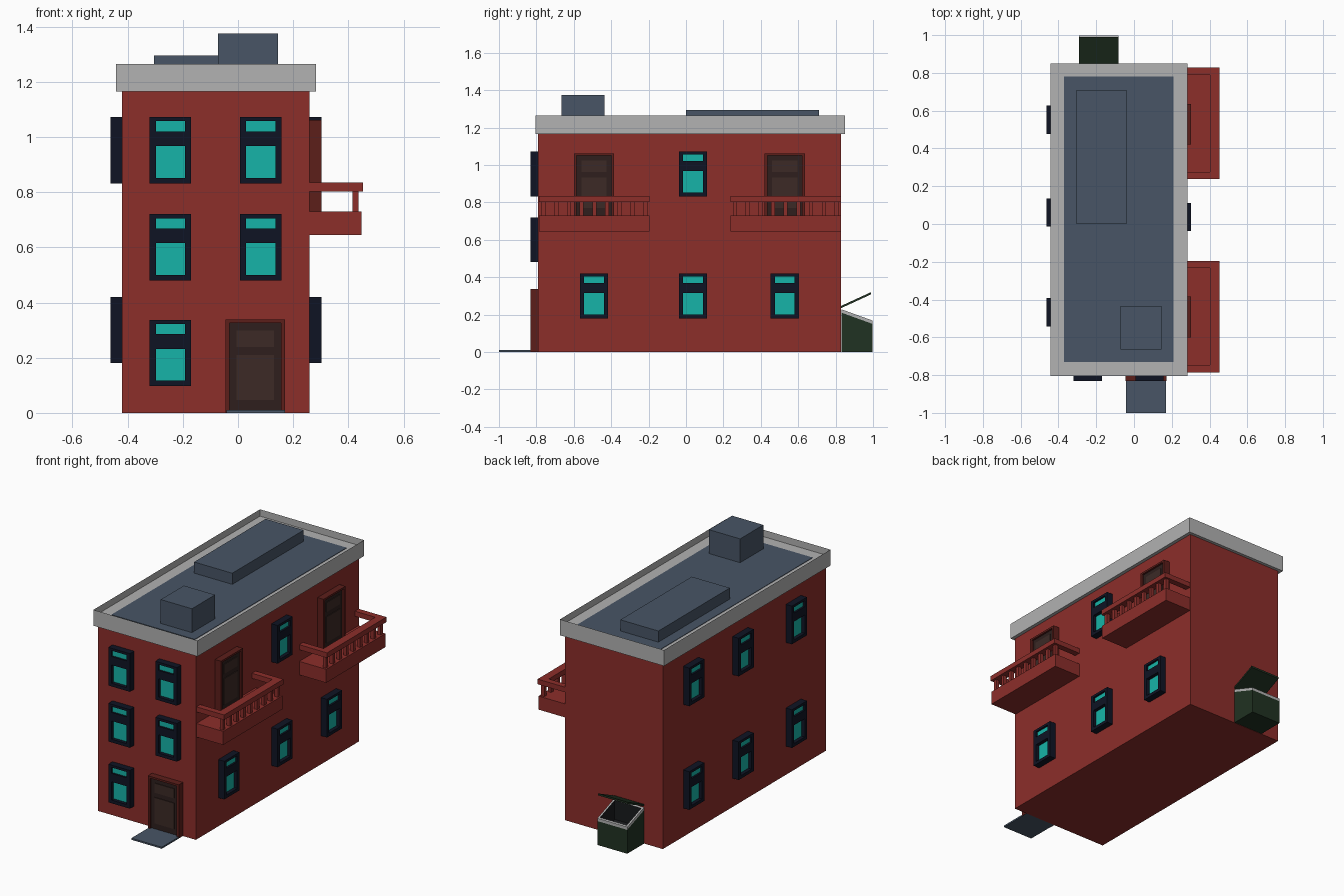
import bpy, bmesh
from math import radians
from mathutils import Vector

if "Cube" in bpy.data.objects:
    bpy.data.objects.remove(bpy.data.objects["Cube"])


def mat(name, r, g, b):
    lin = [((c / 255 + 0.055) / 1.055) ** 2.4 if c > 10 else c / 3294 for c in (r, g, b)]
    m = bpy.data.materials.new(name)
    m.diffuse_color = (*lin, 1)
    m.use_nodes = True
    m.node_tree.nodes["Principled BSDF"].inputs["Base Color"].default_value = m.diffuse_color
    return m


RED = mat("brick_red", 140, 46, 42)
SLATE = mat("slate", 72, 85, 102)
STONE = mat("stone", 178, 178, 178)
NAVY = mat("navy", 15, 20, 36)
TEAL = mat("teal_glass", 22, 180, 168)
TRIM = mat("door_trim", 92, 30, 26)
WOOD = mat("dark_wood", 46, 31, 29)
PANEL = mat("door_panel", 60, 42, 38)
GREEN = mat("dark_green", 32, 50, 34)
BLACK = mat("bin_inside", 24, 26, 28)


def add_box(bm, x, y, z, mi=0):
    """Box from (min, max) ranges on each axis."""
    v = [bm.verts.new((a, b, c)) for c in z for a, b in
         ((x[0], y[0]), (x[1], y[0]), (x[1], y[1]), (x[0], y[1]))]
    for q in ((3, 2, 1, 0), (4, 5, 6, 7), (0, 1, 5, 4), (1, 2, 6, 5), (2, 3, 7, 6), (3, 0, 4, 7)):
        bm.faces.new([v[i] for i in q]).material_index = mi


def to_mesh(name, bm, mats):
    me = bpy.data.meshes.new(name)
    bm.to_mesh(me)
    bm.free()
    for m in mats:
        me.materials.append(m)
    return me


def place(name, me, loc=(0, 0, 0), rot=0):
    ob = bpy.data.objects.new(name, me)
    ob.location = loc
    ob.rotation_euler.z = radians(rot)
    bpy.context.collection.objects.link(ob)
    return ob


def box(name, x, y, z, m):
    bm = bmesh.new()
    add_box(bm, x, y, z)
    return place(name, to_mesh(name, bm, [m]))


# Main block, roof and roof units
X0, X1, Y0, Y1 = -0.42, 0.26, -0.79, 0.83
box("walls", (X0, X1), (Y0, Y1), (0, 1.17), RED)
box("roof_deck", (-0.37, 0.21), (-0.73, 0.78), (1.17, 1.225), SLATE)
box("roof_skylight", (-0.305, -0.04), (0, 0.71), (1.22, 1.295), SLATE)
box("roof_stair_box", (-0.072, 0.145), (-0.665, -0.435), (1.22, 1.375), SLATE)
box("front_path", (-0.042, 0.17), (-1.0, Y0), (0, 0.01), SLATE)

# Parapet ring: inset the top face and sink the middle
bm = bmesh.new()
add_box(bm, (-0.442, 0.282), (-0.805, 0.85), (1.165, 1.265))
top = max(bm.faces, key=lambda f: f.calc_center_median().z)
bmesh.ops.inset_region(bm, faces=[top], thickness=0.077)
r = bmesh.ops.extrude_face_region(bm, geom=[top])
bmesh.ops.delete(bm, geom=[top], context='FACES_ONLY')
for v in r["geom"]:
    if isinstance(v, bmesh.types.BMVert):
        v.co.z = 1.222
bmesh.ops.recalc_face_normals(bm, faces=bm.faces)
place("parapet", to_mesh("parapet", bm, [STONE]))

# Window: frame bars around two recessed panes, facing -y
bm = bmesh.new()
D = (-0.042, 0)
for s in ((-0.075, -0.053), (0.053, 0.075)):
    add_box(bm, s, D, (0, 0.24))
for z in ((0, 0.02), (0.135, 0.188), (0.225, 0.24)):
    add_box(bm, (-0.053, 0.053), D, z)
add_box(bm, (-0.053, 0.053), (-0.02, 0), (0.02, 0.135), 1)
add_box(bm, (-0.053, 0.053), (-0.03, 0), (0.188, 0.225), 1)
window = to_mesh("window", bm, [NAVY, TEAL])

# Door: surround, leaf and two panels, facing -y
bm = bmesh.new()
for s in ((-0.108, -0.093), (0.093, 0.108)):
    add_box(bm, s, D, (0, 0.337))
add_box(bm, (-0.093, 0.093), D, (0.325, 0.337))
add_box(bm, (-0.093, 0.093), (-0.03, 0), (0, 0.325), 1)
for z in ((0.045, 0.208), (0.238, 0.298)):
    add_box(bm, (-0.068, 0.068), (-0.034, 0), z, 2)
door = to_mesh("door", bm, [TRIM, WOOD, PANEL])

# Front windows and door
for x, z in ((-0.245, 0.097), (-0.245, 0.48), (-0.245, 0.832), (0.082, 0.48), (0.082, 0.832)):
    place("front_window", window, (x, Y0, z))
place("front_door", door, (0.063, Y0, 0.001))

# Side windows
SIDE = (-0.492, 0.037, 0.528)
for y in SIDE:
    place("right_window", window, (X1, y, 0.18), 90)
    for z in (0.18, 0.832):
        place("left_window", window, (X0, y + 0.024, z), -90)
place("right_window", window, (X1, SIDE[1], 0.832), 90)

# Balconies, origin at wall, reaching out along -y
W = 0.295
bm = bmesh.new()
add_box(bm, (-W, W), (-0.187, 0), (0.645, 0.73))
add_box(bm, (-W, W), (-0.193, -0.142), (0.803, 0.835))
for s in ((-W, -W + 0.038), (W - 0.038, W)):
    add_box(bm, s, (-0.142, 0), (0.803, 0.835))
for i in range(9):
    c = -0.272 + i * 0.068
    add_box(bm, (c - 0.011, c + 0.011), (-0.177, -0.155), (0.73, 0.803))
balcony = to_mesh("balcony", bm, [RED])
for y in (SIDE[0], SIDE[2]):
    place("balcony_door", door, (X1, y, 0.725), 90)
for y in (-0.49, 0.533):
    place("balcony", balcony, (X1, y, 0), 90)

# Rubbish bin: sloped box with a stone rim, hollowed from the top
BX, BY = (-0.29, -0.082), (0.832, 0.998)


def slope(v, back, front):
    t = (v.co.y - BY[0]) / (BY[1] - BY[0])
    v.co.z = back + (front - back) * t


bm = bmesh.new()
add_box(bm, BX, BY, (0, 0.2))
for v in bm.verts:
    if v.co.z > 0.1:
        slope(v, 0.21, 0.15)
top = max(bm.faces, key=lambda f: f.calc_center_median().z)


def raise_face(face, move, mi):
    r = bmesh.ops.extrude_discrete_faces(bm, faces=[face])["faces"][0]
    for v in r.verts:
        v.co += Vector((0, 0, move))
    for e in r.edges:
        for f in e.link_faces:
            f.material_index = mi
    return r


top = raise_face(top, 0.018, 1)
for f in bmesh.ops.inset_region(bm, faces=[top], thickness=0.016)["faces"]:
    f.material_index = 1
raise_face(top, -0.12, 2)
place("bin", to_mesh("bin", bm, [GREEN, STONE, BLACK]))

# Open bin lid
lid = box("bin_lid", BX, (0.828, 0.99), (0, 0.012), GREEN)
for v in lid.data.vertices:
    v.co.z += 0.234 + (v.co.y - 0.828) * 0.46
